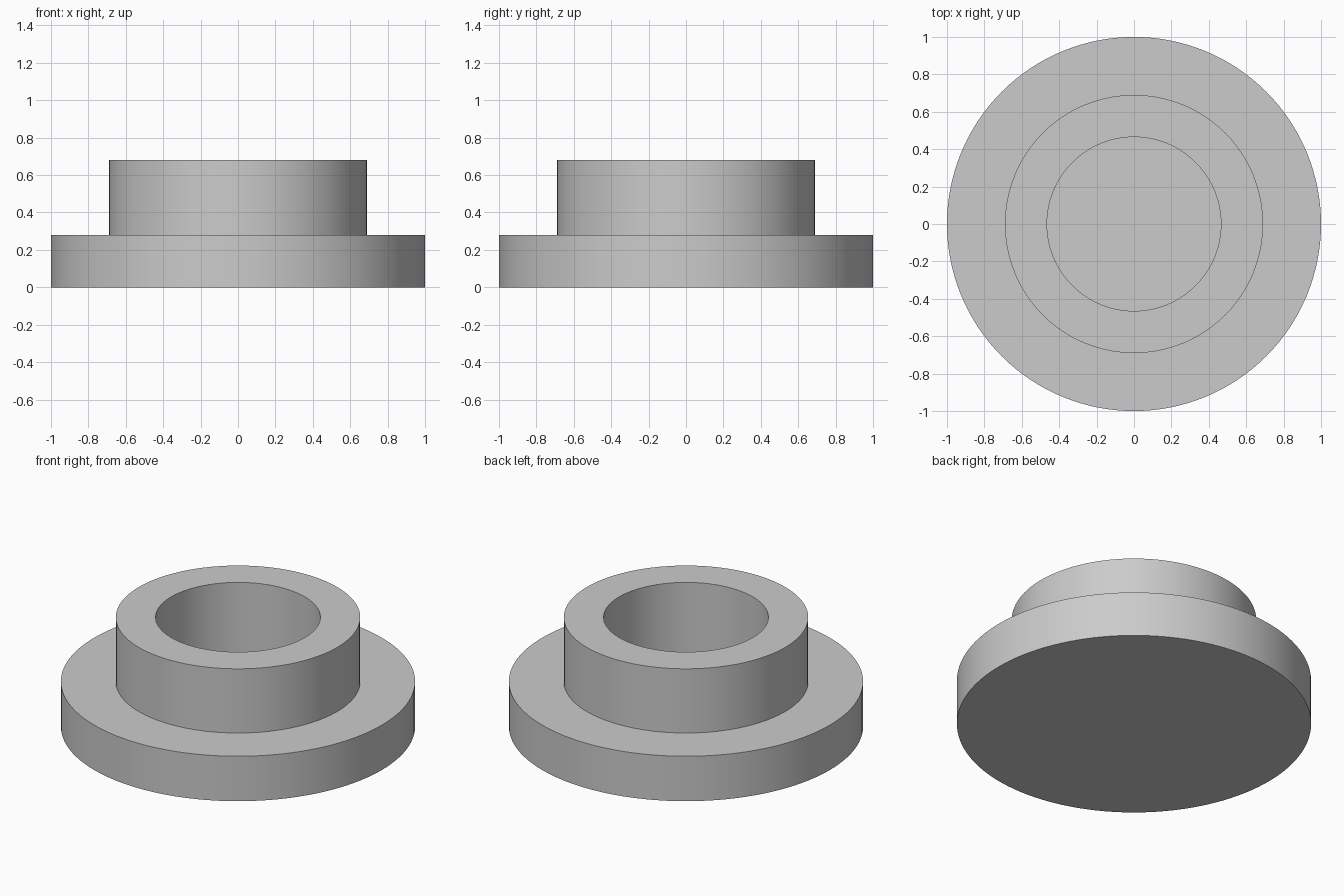
import bpy, math

cube = bpy.data.objects.get("Cube")
if cube:
    bpy.data.objects.remove(cube, do_unlink=True)

SEGMENTS = 128

# Plain grey finish
grey = bpy.data.materials.new("plain grey")
grey.use_nodes = True
colour = (0.6, 0.6, 0.6, 1)
grey.diffuse_color = colour
grey.node_tree.nodes["Principled BSDF"].inputs["Base Color"].default_value = colour


def cylinder(name, radius, bottom, top):
    bpy.ops.mesh.primitive_cylinder_add(
        vertices=SEGMENTS, radius=radius, depth=top - bottom,
        location=(0, 0, (bottom + top) / 2))
    obj = bpy.context.object
    obj.name = name
    obj.data.materials.append(grey)
    return obj


def boolean(target, other, operation):
    mod = target.modifiers.new(operation.lower(), 'BOOLEAN')
    mod.object = other
    mod.operation = operation
    mod.solver = 'EXACT'
    bpy.context.view_layer.objects.active = target
    bpy.ops.object.modifier_apply(modifier=mod.name)
    bpy.data.objects.remove(other, do_unlink=True)


# Wide flange with a raised collar
body = cylinder("flanged_bushing", 1.0, 0, 0.28)
boolean(body, cylinder("collar", 0.69, 0.2, 0.68), 'UNION')

# Blind bore running down through the collar into the flange
boolean(body, cylinder("bore", 0.465, 0.12, 0.9), 'DIFFERENCE')

# Smooth walls, crisp rims
bpy.ops.object.select_all(action='DESELECT')
body.select_set(True)
bpy.context.view_layer.objects.active = body
bpy.ops.object.shade_smooth_by_angle(angle=math.radians(30))
